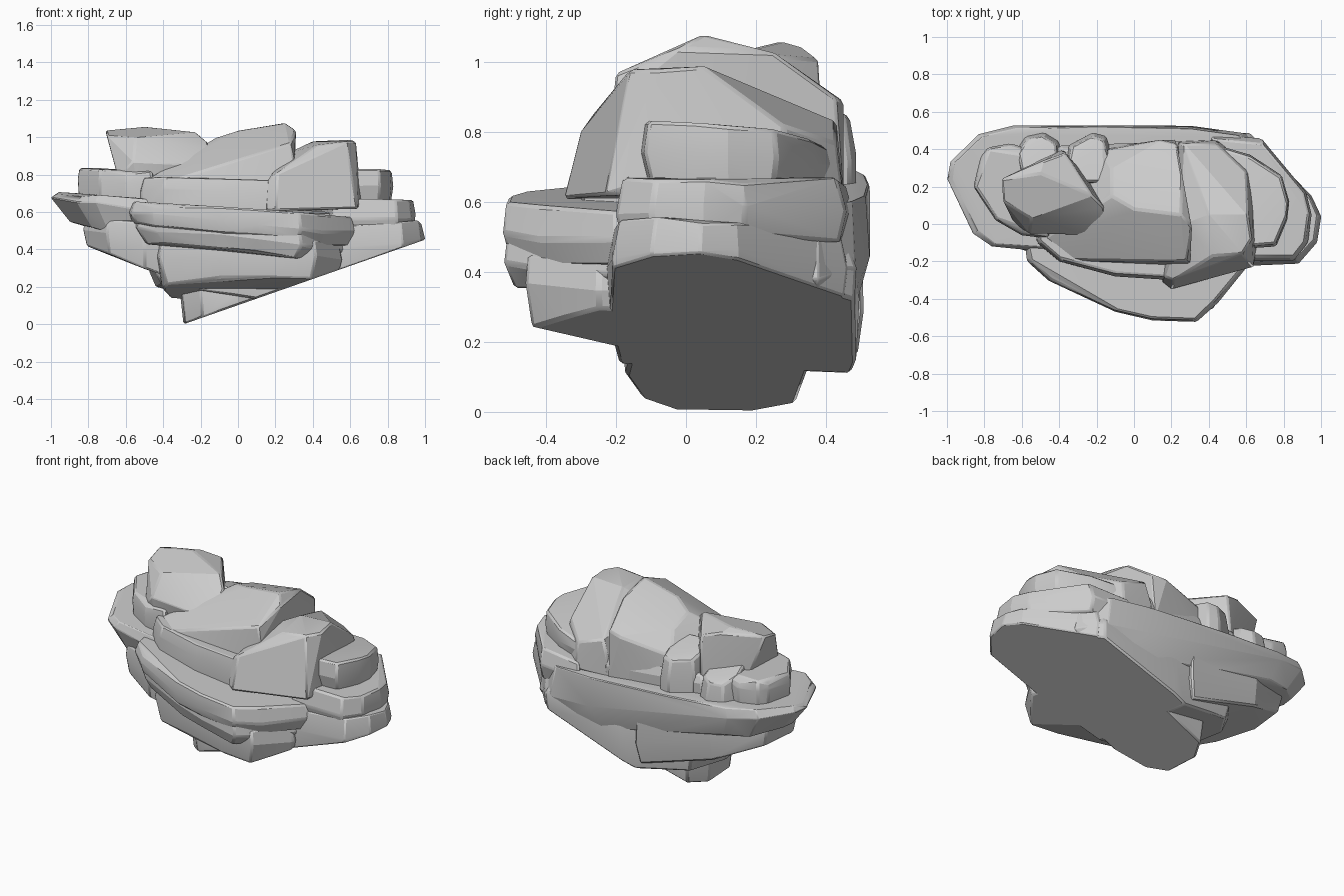
import bpy, bmesh, math, random
from mathutils import Vector

random.seed(4)
CUT_CO, CUT_NO = Vector((-0.27, 0, 0)), Vector((0.35, 0, -1)).normalized()


def hull(name, pts, cut=False, bevel=0.01):
    """Convex boulder from points, optionally sliced by the slanted ground plane."""
    bm = bmesh.new()
    for p in pts:
        bm.verts.new(p)
    res = bmesh.ops.convex_hull(bm, input=bm.verts[:])
    junk = {g for g in res["geom_interior"] + res["geom_unused"] if isinstance(g, bmesh.types.BMVert)}
    bmesh.ops.delete(bm, geom=list(junk), context='VERTS')
    if cut:
        bmesh.ops.bisect_plane(bm, geom=bm.verts[:] + bm.edges[:] + bm.faces[:],
                               plane_co=CUT_CO, plane_no=CUT_NO, clear_outer=True)
        bmesh.ops.holes_fill(bm, edges=[e for e in bm.edges if e.is_boundary])
    bmesh.ops.dissolve_limit(bm, angle_limit=math.radians(4), verts=bm.verts[:], edges=bm.edges[:])
    bmesh.ops.recalc_face_normals(bm, faces=bm.faces[:])
    me = bpy.data.meshes.new(name)
    bm.to_mesh(me)
    bm.free()
    ob = bpy.data.objects.new(name, me)
    bpy.context.collection.objects.link(ob)
    mod = ob.modifiers.new("worn_edges", 'BEVEL')
    mod.width, mod.segments, mod.limit_method = bevel, 1, 'ANGLE'
    mod.angle_limit = math.radians(25)
    return ob


def slab(name, outline, low, mid, top, s_low=0.9, s_top=0.94, cut=False):
    """Three rings of one outline; each level is a tilted plane (z0, x slope, y slope)."""
    cx = sum(p[0] for p in outline) / len(outline)
    cy = sum(p[1] for p in outline) / len(outline)
    pts = []
    for (z0, sx, sy), s in ((low, s_low), (mid, 1.0), (top, s_top)):
        for px, py in outline:
            k = s + random.uniform(-0.008, 0.006)
            x, y = cx + (px - cx) * k, cy + (py - cy) * k
            pts.append((x, y, z0 + sx * x + sy * y + random.uniform(-0.014, 0.014)))
    return hull(name, pts, cut)


# Lower layers, sliced flat along the slanted underside
slab("keel", [(-.3, -.04), (-.31, .2), (-.24, .33), (.1, .36), (.25, .3), (.25, -.15), (0, -.18), (-.2, -.14)],
     (0.0, 0, 0), (.17, 0, 0), (.24, 0, 0), .93, .95, True)
slab("lower_slab", [(-.45, -.05), (-.48, .25), (-.35, .44), (.1, .5), (.62, .485), (.9, .17), (.98, -.02),
                    (.88, -.19), (.6, -.22), (-.2, -.2)],
     (.14, -.15, -.06), (.33, .1, 0), (.43, .08, 0), .95, .95, True)
slab("lower_front_ledge", [(-.44, -.12), (-.42, -.22), (-.1, -.36), (.2, -.45), (.42, -.46), (.56, -.25),
                           (.5, .1), (-.4, .1)],
     (.14, -.03, -.25), (.35, 0, 0), (.43, 0, 0), .92, .96, True)
slab("left_underside", [(-.83, .1), (-.8, .35), (-.5, .48), (0, .51), (0, -.1), (-.5, -.17), (-.7, -.1)],
     (.13, -.34, 0), (.29, -.26, 0), (.55, 0, 0), .94, .97, True)
slab("right_lower_ledge", [(.5, -.23), (.88, -.21), (.98, -.1), (1.0, .04), (.95, .15), (.65, .46), (.3, .49)],
     (.25, 0, 0), (.35, .1, 0), (.47, .07, 0), .95, .93, True)

# Wide upper layers
slab("upper_slab", [(-1.0, .24), (-.99, .33), (-.83, .48), (-.65, .525), (-.2, .535), (.3, .525), (.6, .485),
                    (.75, .38), (.7, 0), (.4, -.2), (-.55, -.14), (-.76, -.12), (-.86, -.05)],
     (.35, -.21, 0), (.5, -.18, 0), (.62, -.07, 0), .87, .96, True)
slab("front_slab_lower", [(-.56, -.08), (-.54, -.19), (-.44, -.29), (-.1, -.45), (.1, -.5), (.34, -.52),
                          (.43, -.42), (.58, -.2), (.55, .2), (-.5, .2)],
     (.385, -.1, 0), (.45, -.1, 0), (.53, -.05, 0), .9, .96)
slab("front_slab_upper", [(-.59, -.08), (-.57, -.2), (-.46, -.3), (-.1, -.47), (.1, -.515), (.34, -.525),
                          (.45, -.42), (.63, -.2), (.6, .2), (-.5, .2)],
     (.47, -.11, 0), (.53, -.09, 0), (.605, -.06, 0), .95, .96)
slab("right_upper_ledge", [(.5, -.2), (.85, -.2), (.93, -.1), (.95, .05), (.92, .17), (.68, .46), (.4, .48)],
     (.49, 0, 0), (.57, 0, 0), (.65, 0, 0), .94, .93)

# Middle tier under the crest
slab("middle_tier", [(-.52, -.1), (-.4, -.2), (-.1, -.28), (.2, -.3), (.35, .1), (.25, .44), (-.4, .42), (-.55, .2)],
     (.58, 0, 0), (.69, -.05, 0), (.76, -.02, 0), 1.0, .95)
slab("left_shelf", [(-.86, .2), (-.82, .36), (-.78, .41), (-.66, .43), (-.4, .35), (-.45, -.08), (-.6, -.06),
                    (-.74, .02)],
     (.62, 0, 0), (.72, -.06, 0), (.77, -.06, 0), .95, .95)
slab("back_left_rock", [(-.64, .38), (-.58, .47), (-.48, .49), (-.4, .44), (-.38, .2), (-.6, .2)],
     (.6, 0, 0), (.7, 0, -.1), (.94, 0, -.35), 1.0, .85)
slab("back_middle_rock", [(-.37, .32), (-.35, .42), (-.22, .49), (-.15, .47), (-.12, .38), (-.15, .2), (-.32, .2)],
     (.6, 0, 0), (.72, 0, 0), (.97, 0, -.3), 1.0, .85)
slab("far_right_rock", [(.5, -.14), (.76, -.12), (.82, .02), (.83, .12), (.79, .26), (.62, .37), (.45, .42)],
     (.62, 0, 0), (.73, 0, -.05), (.77, .06, -.12), .9, .95)

# Leaning crest boulders
hull("left_crest", [(-.64, 0, .77), (-.55, -.04, .77), (-.2, -.04, .78), (-.56, -.05, .86), (-.19, -.06, .84),
                    (-.15, .04, .93), (-.16, .09, .97), (-.7, .12, 1.0), (-.71, .24, 1.03), (-.55, .03, .99),
                    (-.5, .27, 1.05), (-.22, .15, 1.02), (-.37, .38, 1.0), (-.48, .34, 1.03), (-.6, .29, .7),
                    (-.38, .4, .7), (-.2, .2, .7)])
hull("center_crest", [(-.5, -.08, .74), (-.47, -.07, .78), (-.35, -.2, .73), (-.33, -.19, .77), (.24, -.22, .76),
                      (.3, -.21, .87), (.28, -.2, .96), (-.1, -.17, .84), (-.18, .05, .93), (-.12, .15, .99),
                      (.0, .08, 1.03), (.25, .05, 1.07), (.31, -.02, 1.03), (.26, .25, 1.02), (-.12, .3, .94),
                      (.23, .43, .89), (.14, .45, .88), (-.17, .39, .82), (.22, .45, .6), (-.2, .4, .6),
                      (.3, 0, .65)])
hull("right_crest", [(.15, -.31, .6), (.2, -.35, .6), (.64, -.23, .61), (.66, -.1, .65), (.16, -.28, .77),
                     (.21, -.3, .8), (.42, -.17, .95), (.58, -.16, .97), (.63, -.08, .97), (.61, .05, .98),
                     (.4, .05, .97), (.25, 0, .9), (.6, .28, .81), (.44, .43, .76), (.27, .43, .82),
                     (.64, .3, .6), (.45, .45, .6), (.2, .44, .6)])

# Rest the cluster on z = 0 and shade with crisp edges
objs = [o for o in bpy.data.objects if o.type == 'MESH']
floor = min(v.co.z for o in objs for v in o.data.vertices)
for o in objs:
    for v in o.data.vertices:
        v.co.z -= floor
    o.select_set(True)
bpy.context.view_layer.objects.active = objs[0]
bpy.ops.object.shade_smooth_by_angle(angle=math.radians(18))
